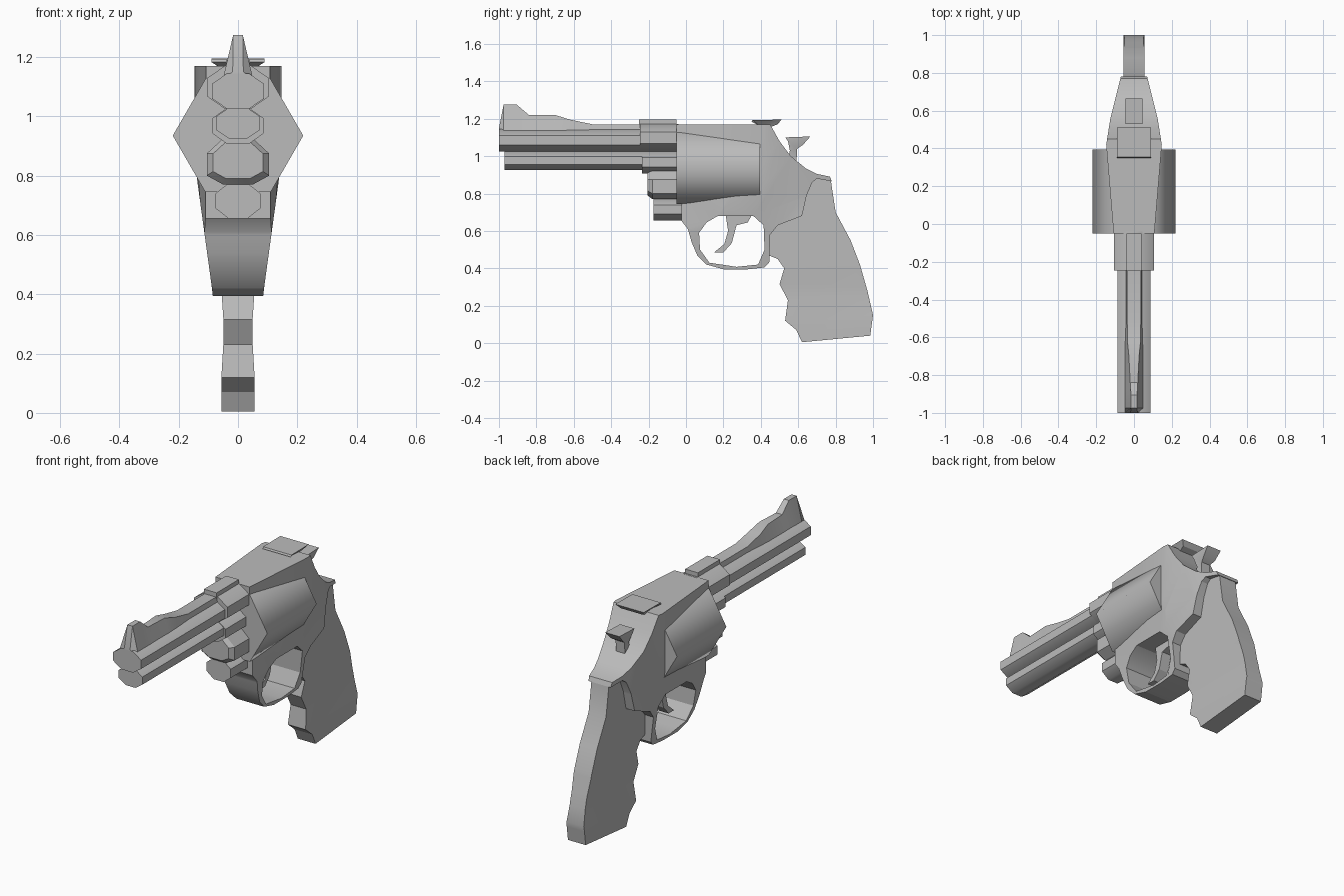
import bpy, bmesh, math

if "Cube" in bpy.data.objects:
    bpy.data.objects.remove(bpy.data.objects["Cube"], do_unlink=True)

steel = bpy.data.materials.new("steel grey")
steel.use_nodes = True
GREY = (0.5, 0.5, 0.5, 1)
steel.diffuse_color = GREY
steel.node_tree.nodes["Principled BSDF"].inputs["Base Color"].default_value = GREY


def finish(name, bm, angle=25):
    bmesh.ops.recalc_face_normals(bm, faces=bm.faces)
    mesh = bpy.data.meshes.new(name)
    bm.to_mesh(mesh)
    bm.free()
    mesh.materials.append(steel)
    obj = bpy.data.objects.new(name, mesh)
    bpy.context.collection.objects.link(obj)
    bpy.ops.object.select_all(action="DESELECT")
    obj.select_set(True)
    bpy.context.view_layer.objects.active = obj
    bpy.ops.object.shade_smooth_by_angle(angle=math.radians(angle))
    return obj


def slab(name, outline, width, hole=None, cuts=(), angle=25):
    """Side outline (y, z) extruded across x; width(y, z) is the half width."""
    bm = bmesh.new()
    for loop in filter(None, (outline, hole)):
        vs = [bm.verts.new((-1, y, z)) for y, z in loop]
        for a, b in zip(vs, vs[1:] + vs[:1]):
            bm.edges.new((a, b))
    bmesh.ops.triangle_fill(bm, use_beauty=True, edges=bm.edges[:])
    res = bmesh.ops.extrude_face_region(bm, geom=bm.faces[:])
    for v in res["geom"]:
        if isinstance(v, bmesh.types.BMVert):
            v.co.x = 1
    for axis, pos in cuts:
        co, no = [0, 0, 0], [0, 0, 0]
        co[axis], no[axis] = pos, 1
        bmesh.ops.bisect_plane(bm, geom=bm.verts[:] + bm.edges[:] + bm.faces[:],
                               plane_co=co, plane_no=no)
    for v in bm.verts:
        v.co.x *= width(v.co.y, v.co.z)
    return finish(name, bm, angle)


def loft(name, rings, angle=25):
    """Skin equal-length rings of 3D points and cap both ends."""
    bm = bmesh.new()
    rows = [[bm.verts.new(p) for p in ring] for ring in rings]
    for r, s in zip(rows, rows[1:]):
        for i in range(len(r)):
            j = (i + 1) % len(r)
            bm.faces.new((r[i], r[j], s[j], s[i]))
    bm.faces.new(rows[0])
    bm.faces.new(rows[-1])
    return finish(name, bm, angle)


def tube(name, y0, y1, z, rx, rz, sides=8, turn=0.5, angle=50):
    k = 1 / math.cos(math.pi / sides) if turn else 1
    angs = [2 * math.pi * (i + turn) / sides for i in range(sides)]
    return loft(name, [[(rx * k * math.cos(a), y, z + rz * k * math.sin(a)) for a in angs]
                       for y in (y0, y1)], angle)


def interp(t, pts):
    if t <= pts[0][0]:
        return pts[0][1]
    for (a, u), (b, v) in zip(pts, pts[1:]):
        if t <= b:
            return u + (v - u) * (t - a) / (b - a)
    return pts[-1][1]


# Frame with trigger guard opening
def frame_width(y, z):
    along = interp(y, [(-0.05, 0.108), (0.42, 0.147), (0.56, 0.125), (0.68, 0.095), (0.78, 0.07)])
    low = interp(z, [(0.40, 0.085), (0.78, 0.137), (0.9, 0.2)])
    return min(along, low)


frame = [(-0.05, 1.17), (0.45, 1.17), (0.50, 1.08), (0.56, 1.0), (0.64, 0.935), (0.70, 0.905),
         (0.77, 0.89), (0.78, 0.865), (0.70, 0.88), (0.675, 0.86), (0.645, 0.79), (0.62, 0.68),
         (0.49, 0.63), (0.45, 0.58), (0.445, 0.43), (0.42, 0.405), (0.33, 0.395), (0.2, 0.395),
         (0.11, 0.42), (0.06, 0.47), (0.03, 0.54), (0.01, 0.61), (-0.025, 0.655), (-0.025, 0.77),
         (-0.05, 0.77)]
opening = [(0.07, 0.59), (0.11, 0.645), (0.17, 0.68), (0.36, 0.68), (0.415, 0.63), (0.42, 0.5),
           (0.385, 0.42), (0.27, 0.408), (0.125, 0.43), (0.075, 0.5)]
slab("frame", frame, frame_width, opening, [(1, 0.2), (1, 0.42), (2, 0.6), (2, 0.78)])

# Grip with finger grooves
grip = [(0.775, 0.866), (0.80, 0.70), (0.88, 0.55), (0.93, 0.42), (0.97, 0.28), (1.0, 0.15),
        (0.985, 0.04), (0.62, 0.005), (0.59, 0.07), (0.53, 0.12), (0.545, 0.23), (0.50, 0.315),
        (0.525, 0.40), (0.49, 0.45), (0.44, 0.47), (0.44, 0.6), (0.60, 0.70), (0.63, 0.79),
        (0.67, 0.87), (0.70, 0.885)]
slab("grip", grip, lambda y, z: interp(z, [(0.12, 0.056), (0.24, 0.049), (0.31, 0.049), (0.4, 0.055)]),
     cuts=[(2, 0.12), (2, 0.24), (2, 0.31), (2, 0.4)])

# Six-sided drum
tube("drum", -0.05, 0.395, 0.935, 0.22, 0.22, sides=6, turn=0, angle=65)

# Barrel, lower lug and the collars around them
tube("barrel", -1.0, -0.2, 1.085, 0.088, 0.06)
tube("barrel_lug", -0.97, -0.2, 0.977, 0.075, 0.052)
tube("barrel_collar", -0.245, -0.04, 1.098, 0.105, 0.073)
tube("lug_collar", -0.235, -0.04, 0.968, 0.086, 0.062)
slab("collar_rib", [(-0.25, 1.1), (-0.05, 1.1), (-0.05, 1.195), (-0.25, 1.195)], lambda y, z: 0.04)

# Front sight rib: y, top height, top half width, base half width
stations = [(-1.0, 1.15, 0.018, 0.05), (-0.975, 1.275, 0.016, 0.05), (-0.905, 1.275, 0.016, 0.05),
            (-0.84, 1.22, 0.02, 0.05), (-0.70, 1.22, 0.027, 0.05), (-0.62, 1.195, 0.035, 0.048),
            (-0.5, 1.17, 0.036, 0.044), (-0.22, 1.17, 0.036, 0.044)]
loft("sight_rib", [[(-b, y, 1.13), (-w, y, t), (w, y, t), (b, y, 1.13)] for y, t, w, b in stations])

# Crane with a pointed nose, and the ejector housing below
arch = [(-0.04, 0.935), (-0.105, 0.875), (-0.105, 0.80), (-0.05, 0.77), (0.05, 0.77),
        (0.105, 0.80), (0.105, 0.875), (0.04, 0.935)]
loft("crane", [[(x * s, y, 0.87 + (z - 0.87) * s) for x, z in arch]
               for y, s in ((-0.205, 0.8), (-0.18, 1), (-0.02, 1))])
tube("ejector_housing", -0.175, -0.01, 0.715, 0.076, 0.06)

# Trigger
slab("trigger", [(0.21, 0.70), (0.225, 0.60), (0.205, 0.53), (0.15, 0.485), (0.20, 0.485),
                 (0.245, 0.535), (0.27, 0.63), (0.33, 0.645), (0.36, 0.70)], lambda y, z: 0.03)

# Rear sight and hammer, flaring towards their tops
slab("rear_sight", [(0.35, 1.183), (0.355, 1.193), (0.51, 1.195), (0.49, 1.17), (0.45, 1.155),
                    (0.39, 1.165)], lambda y, z: interp(z, [(1.165, 0.06), (1.183, 0.09)]))
slab("hammer", [(0.53, 1.10), (0.665, 1.105), (0.625, 1.06), (0.595, 1.04), (0.59, 0.96),
                (0.54, 0.96), (0.555, 1.03), (0.545, 1.08)],
     lambda y, z: interp(z, [(1.04, 0.028), (1.07, 0.045)]))
